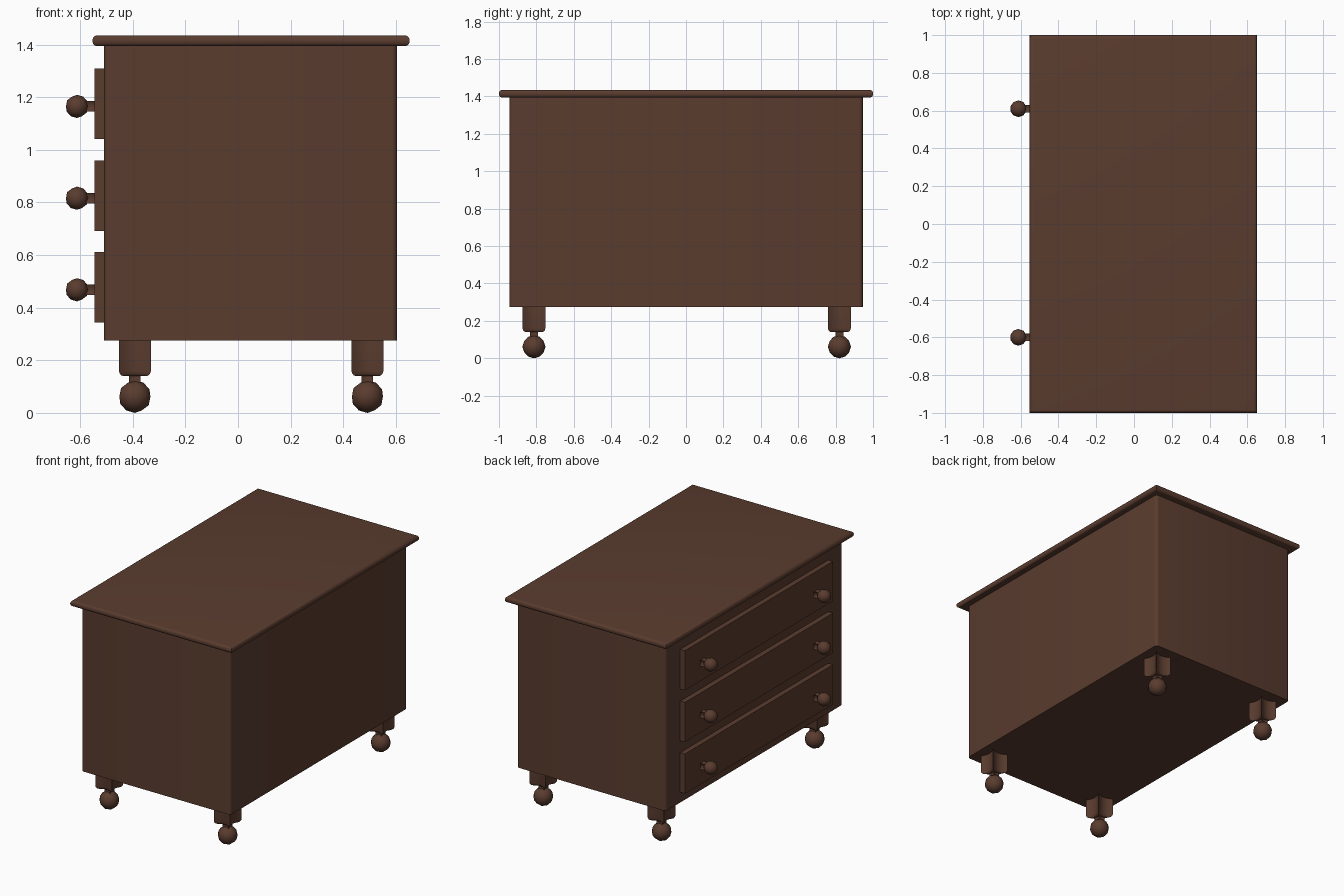
import bpy, bmesh, math
from mathutils import Matrix

default = bpy.data.objects.get("Cube")
if default:
    bpy.data.objects.remove(default, do_unlink=True)

wood = bpy.data.materials.new("dark_brown_wood")
wood.use_nodes = True
brown = (0.102, 0.045, 0.028, 1)
wood.diffuse_color = brown
wood.node_tree.nodes["Principled BSDF"].inputs["Base Color"].default_value = brown


def finish(name, bm, angle=40):
    bmesh.ops.recalc_face_normals(bm, faces=bm.faces[:])
    mesh = bpy.data.meshes.new(name)
    bm.to_mesh(mesh)
    bm.free()
    mesh.materials.append(wood)
    obj = bpy.data.objects.new(name, mesh)
    bpy.context.collection.objects.link(obj)
    bpy.ops.object.select_all(action='DESELECT')
    obj.select_set(True)
    bpy.context.view_layer.objects.active = obj
    bpy.ops.object.shade_smooth_by_angle(angle=math.radians(angle))
    return obj


def box(name, x, y, z, bevel=0, pick=None):
    """Box between (low, high) ranges; pick selects vertical or level edges to round."""
    bm = bmesh.new()
    size = [r[1] - r[0] for r in (x, y, z)]
    mid = [(r[0] + r[1]) / 2 for r in (x, y, z)]
    bmesh.ops.create_cube(bm, size=1, matrix=Matrix.Translation(mid) @ Matrix.Diagonal((*size, 1)))
    if bevel:
        def upright(e):
            return abs(e.verts[0].co.z - e.verts[1].co.z) > 0.001
        edges = [e for e in bm.edges if upright(e) == (pick == "vertical")]
        bmesh.ops.bevel(bm, geom=edges, offset=bevel, segments=4, profile=0.5, affect='EDGES')
    return finish(name, bm)


def ball(name, centre, radius):
    bm = bmesh.new()
    bmesh.ops.create_icosphere(bm, subdivisions=2, radius=radius, matrix=Matrix.Translation(centre))
    return finish(name, bm, 60)


def fluted_post(name, matrix, levels, dip):
    """Square post with hollow sides, lofted through (height, half width) levels."""
    bm = bmesh.new()
    steps = 6
    rings = []
    for h, half in levels:
        ring = []
        for side in range(4):
            turn = Matrix.Rotation(side * math.pi / 2, 4, 'Z')
            for i in range(steps):
                t = -1 + 2 * i / steps
                p = Matrix.Translation((half * (1 - dip * (1 - t * t)), half * t, h))
                ring.append(bm.verts.new((matrix @ turn @ p).translation))
        rings.append(ring)
    n = len(rings[0])
    for a, b in zip(rings, rings[1:]):
        for i in range(n):
            j = (i + 1) % n
            bm.faces.new((a[i], a[j], b[j], b[i]))
    bm.faces.new(rings[0])
    bm.faces.new(rings[-1])
    return finish(name, bm)


# Carcass and overhanging top
box("cabinet_body", (-0.51, 0.605), (-0.945, 0.945), (0.275, 1.397), 0.02, "vertical")
box("cabinet_top", (-0.553, 0.652), (-1, 1), (1.394, 1.435), 0.018, "level")

# Drawers with two knobs each
for label, z in (("lower", 0.478), ("middle", 0.826), ("upper", 1.175)):
    box(label + "_drawer", (-0.545, -0.5), (-0.79, 0.79), (z - 0.134, z + 0.134))
    for side, y in (("right", -0.6), ("left", 0.61)):
        knob_z = z - 0.01
        ball(f"{label}_knob_{side}", (-0.612, y, knob_z), 0.044)
        sideways = Matrix.Translation((-0.535, y, knob_z)) @ Matrix.Rotation(-math.pi / 2, 4, 'Y')
        fluted_post(f"{label}_knob_stem_{side}", sideways, [(0, 0.02), (0.06, 0.02)], 0.3)

# Feet: hollow-sided block, thin neck and ball
for end, y in (("front", -0.813), ("back", 0.82)):
    for side, x in (("right", -0.392), ("left", 0.492)):
        at = Matrix.Translation((x, y, 0))
        fluted_post(f"{end}_{side}_leg", at,
                    [(0.14, 0.044), (0.143, 0.052), (0.15, 0.058), (0.16, 0.061), (0.28, 0.061)], 0.35)
        fluted_post(f"{end}_{side}_leg_neck", at, [(0.1, 0.022), (0.145, 0.022)], 0.3)
        ball(f"{end}_{side}_ball_foot", (x, y, 0.062), 0.062)
